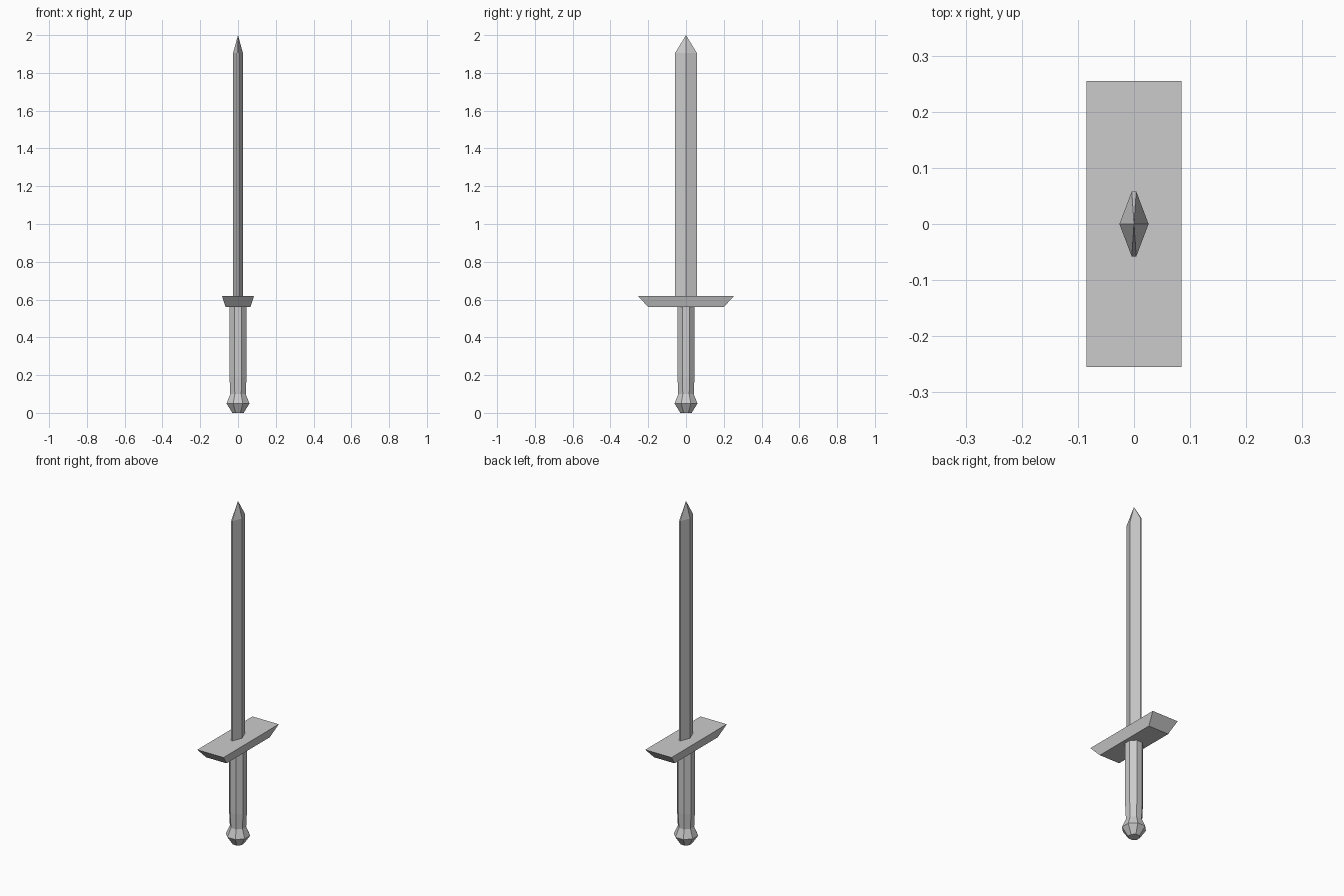
import bpy, bmesh, math

if "Cube" in bpy.data.objects:
    bpy.data.objects.remove(bpy.data.objects["Cube"])


def loft(name, sections):
    """Skin a list of equal-length closed sections; a single-point section makes a tip."""
    bm = bmesh.new()
    rings = [[bm.verts.new(p) for p in s] for s in sections]
    for low, high in zip(rings, rings[1:]):
        n = len(low)
        for i in range(n):
            j = (i + 1) % n
            if len(high) == 1:
                bm.faces.new((low[i], low[j], high[0]))
            else:
                bm.faces.new((low[i], low[j], high[j], high[i]))
    for ring in (rings[0], rings[-1]):
        if len(ring) > 2:
            bm.faces.new(ring)
    bmesh.ops.recalc_face_normals(bm, faces=bm.faces[:])
    mesh = bpy.data.meshes.new(name)
    bm.to_mesh(mesh)
    bm.free()
    obj = bpy.data.objects.new(name, mesh)
    bpy.context.collection.objects.link(obj)
    return obj


def octagon(apothem, z):
    r = apothem / math.cos(math.pi / 8)
    angles = [math.pi / 8 + i * math.pi / 4 for i in range(8)]
    return [(r * math.cos(a), r * math.sin(a), z) for a in angles]


def rectangle(x, y, z):
    return [(-x, -y, z), (x, -y, z), (x, y, z), (-x, y, z)]


def blade_section(z, x=0.026, edge=0.004, y=0.058):
    return [(x, 0, z), (edge, y, z), (-edge, y, z),
            (-x, 0, z), (-edge, -y, z), (edge, -y, z)]


# Octagonal grip flaring into the pommel
loft("grip_and_pommel", [octagon(r, z) for r, z in
     ((0.03, 0), (0.061, 0.05), (0.041, 0.1), (0.045, 0.19), (0.045, 0.56))])

# Cross guard, wider at the top
loft("cross_guard", [rectangle(0.066, 0.2, 0.56), rectangle(0.085, 0.255, 0.62)])

# Diamond-section blade with blunt edges and a pointed tip
loft("blade", [blade_section(0.62), blade_section(1.905), [(0, 0, 2.0)]])
